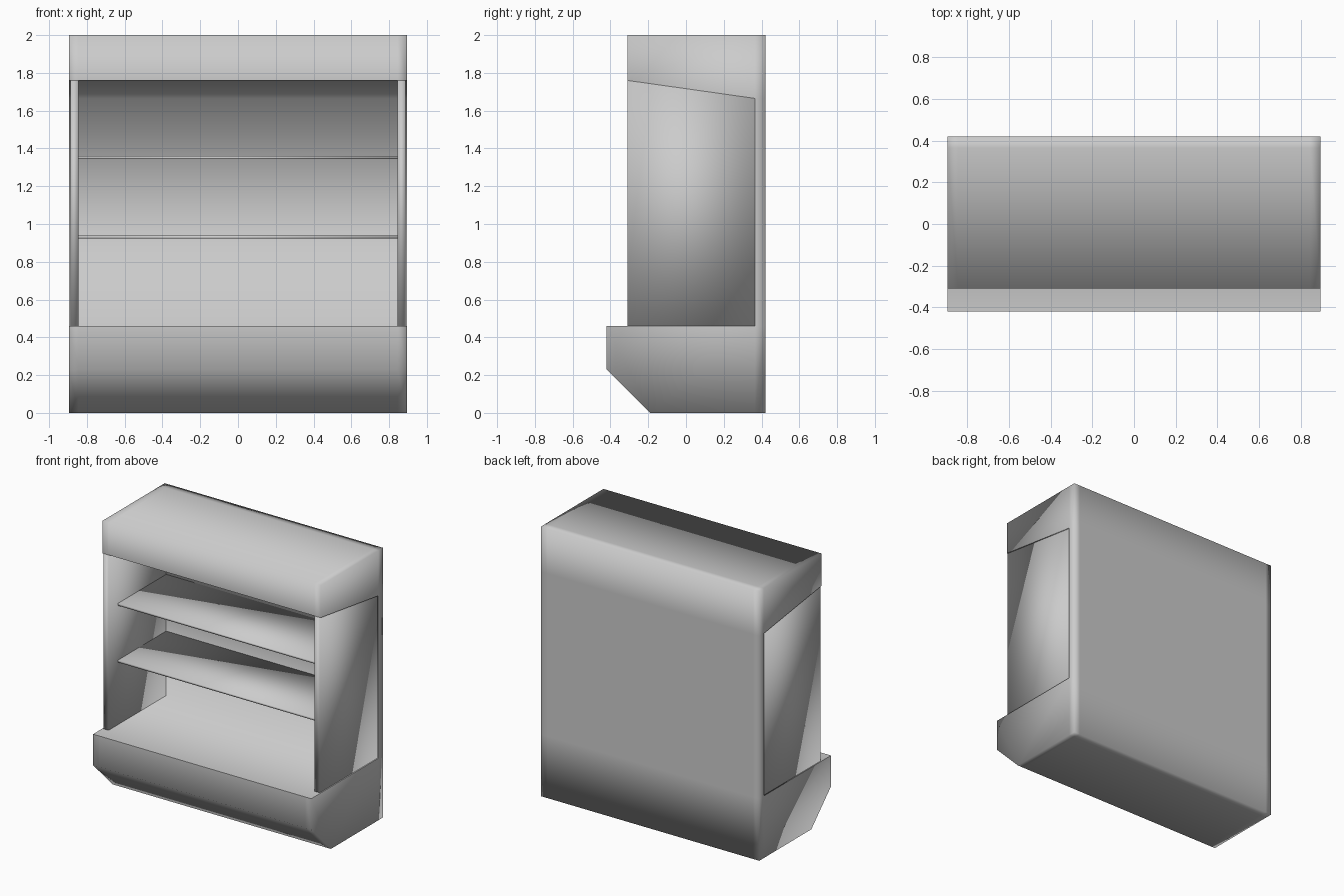
import bpy
import bmesh

cube = bpy.data.objects.get("Cube")
if cube:
    bpy.data.objects.remove(cube)

grey = bpy.data.materials.new("light_grey")
grey.use_nodes = True
COLOUR = (0.6, 0.6, 0.6, 1)
grey.diffuse_color = COLOUR
grey.node_tree.nodes["Principled BSDF"].inputs["Base Color"].default_value = COLOUR


def extrude_profile(name, points, stations, caps, inner=()):
    """Sweep a closed (y, z) profile along x; inner strips get sharp borders."""
    bm = bmesh.new()
    rings = [[bm.verts.new((x, y, z)) for y, z in points] for x in stations]
    count = len(points)
    lining = set()
    for r0, r1 in zip(rings, rings[1:]):
        for i in range(count):
            j = (i + 1) % count
            face = bm.faces.new((r0[i], r0[j], r1[j], r1[i]))
            if i in inner:
                lining.add(face)
    for ring in (rings[0], rings[-1]):
        for cap in caps:
            bm.faces.new([ring[i] for i in cap])
    bmesh.ops.recalc_face_normals(bm, faces=bm.faces)
    for face in bm.faces:
        face.smooth = True
    for edge in bm.edges:
        if len({f in lining for f in edge.link_faces}) == 2:
            edge.smooth = False
    mesh = bpy.data.meshes.new(name)
    bm.to_mesh(mesh)
    bm.free()
    mesh.materials.append(grey)
    obj = bpy.data.objects.new(name, mesh)
    bpy.context.collection.objects.link(obj)
    return obj


def box_profile(name, points, x0, x1):
    return extrude_profile(name, points, (x0, x1), [range(len(points))])


HALF, INSIDE = 0.895, 0.845
FRONT, WALL, BACK = -0.31, 0.365, 0.42
FLOOR, CEILING, LIP = 0.46, 1.665, 1.76

# Cabinet shell: base, back and canopy in one C-shaped sweep
shell = [
    (-0.19, 0), (WALL, 0), (BACK, 0), (BACK, FLOOR), (BACK, CEILING),
    (BACK, 2), (WALL, 2), (FRONT, 2), (FRONT, LIP), (WALL, CEILING),
    (WALL, FLOOR), (-0.42, FLOOR), (-0.42, 0.23),
]
ends = [(12, 0, 1, 10, 11), (1, 2, 3, 10), (10, 3, 4, 9), (9, 4, 5, 6), (8, 9, 6, 7)]
extrude_profile("cabinet_shell", shell, (-HALF, -INSIDE, INSIDE, HALF), ends, (8, 9, 10))

# Side panels with sloping tops
panel = [(FRONT, FLOOR), (WALL, FLOOR), (WALL, CEILING), (FRONT, LIP)]
for side, sign in (("left", 1), ("right", -1)):
    box_profile(side + "_side_panel", panel, sign * INSIDE, sign * 0.888)

# Thin shelves between the panels
for name, z in (("lower_shelf", 0.922), ("upper_shelf", 1.343)):
    section = [(-0.2, z), (WALL, z), (WALL, z + 0.016), (-0.2, z + 0.016)]
    box_profile(name, section, -INSIDE, INSIDE)
